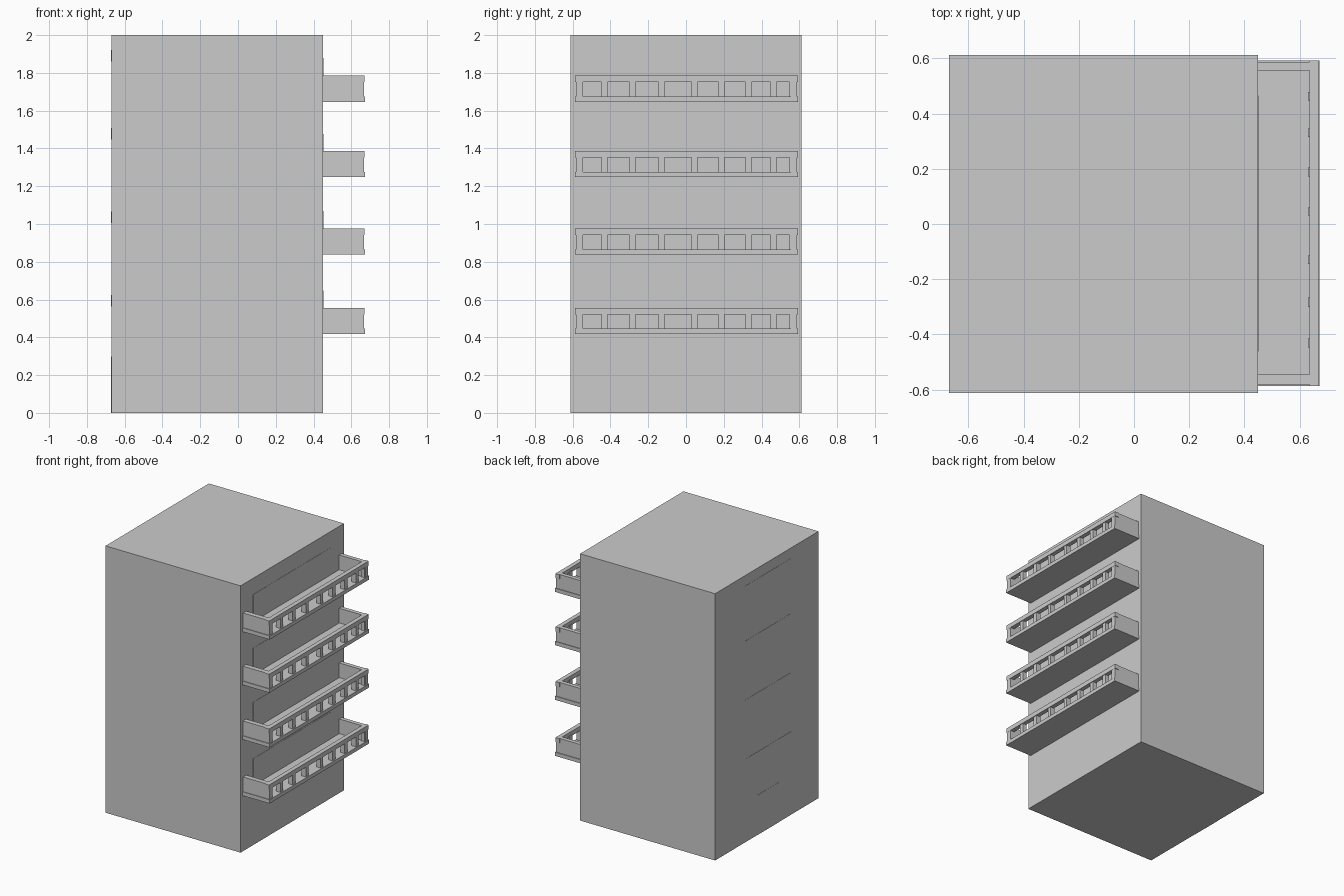
import bpy, bmesh

if "Cube" in bpy.data.objects:
    bpy.data.objects.remove(bpy.data.objects["Cube"])


def add_box(bm, x0, x1, y0, y1, z0, z1):
    verts = bmesh.ops.create_cube(bm, size=1)["verts"]
    for v in verts:
        v.co.x = x0 if v.co.x < 0 else x1
        v.co.y = y0 if v.co.y < 0 else y1
        v.co.z = z0 if v.co.z < 0 else z1


def make(name, boxes):
    bm = bmesh.new()
    for b in boxes:
        add_box(bm, *b)
    mesh = bpy.data.meshes.new(name)
    bm.to_mesh(mesh)
    bm.free()
    ob = bpy.data.objects.new(name, mesh)
    bpy.context.collection.objects.link(ob)
    return ob


LEFT, RIGHT, T = -0.67, 0.45, 0.0015

# Main block
make("tower_block", [(LEFT, RIGHT, -0.612, 0.612, 0, 2)])

# Openings of the balustrade, as y ranges
openings = [(-0.553, -0.447), (-0.415, -0.30), (-0.267, -0.145), (-0.114, 0.03),
            (0.06, 0.172), (0.204, 0.315), (0.347, 0.447), (0.479, 0.548)]

# Balconies with their flush doors: slab base and door top per floor
floors = [(0.418, 0.648), (0.838, 1.07), (1.248, 1.477), (1.647, 1.879)]
for i, (z, door_top) in enumerate(floors, 1):
    floor, rail, top = z + 0.028, z + 0.104, z + 0.138
    make(f"balcony_slab_{i}", [(RIGHT, 0.673, -0.587, 0.592, z, floor)])
    make(f"balcony_end_walls_{i}", [(RIGHT, 0.668, -0.582, -0.545, floor, top),
                                    (RIGHT, 0.668, 0.556, 0.587, floor, top)])
    make(f"balcony_top_rail_{i}", [(0.636, 0.669, -0.587, 0.592, rail, top)])
    # Posts fill the gaps between openings, standing slightly proud inside
    posts = [(0.630, 0.664, a[1], b[0], floor, rail + 0.01)
             for a, b in zip(openings, openings[1:])]
    posts += [(0.636, 0.664, -0.58, -0.553, floor, rail),
              (0.636, 0.664, 0.548, 0.585, floor, rail)]
    make(f"balcony_posts_{i}", posts)
    make(f"balcony_door_{i}", [(RIGHT - 0.01, RIGHT + T, -0.463, 0.465, floor, door_top)])

# Strip windows and entrance on the left face
for i, z in enumerate((0.563, 1.006, 1.448, 1.861), 1):
    make(f"strip_window_{i}", [(LEFT - T, LEFT + 0.01, -0.284, 0.255, z, z + 0.061)])
make("entrance_door", [(LEFT - T, LEFT + 0.01, -0.142, 0.112, 0, 0.298)])
